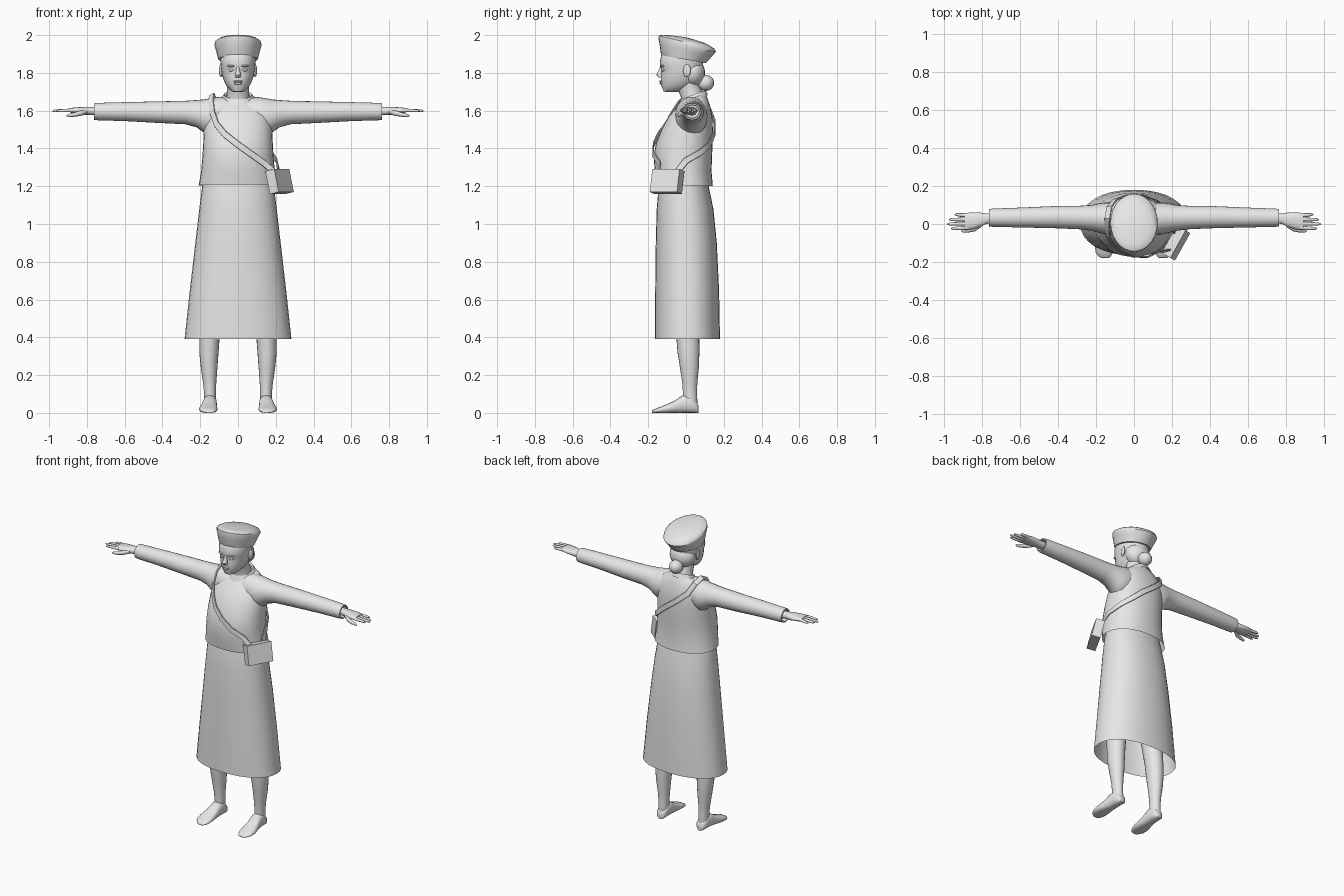
import bpy, bmesh, math
from mathutils import Vector, Matrix

grey = bpy.data.materials.new("plain_grey")
grey.diffuse_color = (0.8, 0.8, 0.8, 1)


def finish(name, bm, angle=40):
    bmesh.ops.recalc_face_normals(bm, faces=bm.faces)
    me = bpy.data.meshes.new(name)
    bm.to_mesh(me)
    bm.free()
    ob = bpy.data.objects.new(name, me)
    bpy.context.collection.objects.link(ob)
    me.materials.append(grey)
    bpy.ops.object.select_all(action='DESELECT')
    ob.select_set(True)
    bpy.context.view_layer.objects.active = ob
    bpy.ops.object.shade_smooth_by_angle(angle=math.radians(angle))
    return ob


def loft(name, rings, n=24, caps=(True, True), p=2.0, angle=40):
    """Skin through rings given as (centre, half axis u, half axis v)."""
    bm = bmesh.new()
    loops = []
    for c, u, v in rings:
        loop = []
        for i in range(n):
            a = 2 * math.pi * i / n
            ca, sa = math.cos(a), math.sin(a)
            ca = math.copysign(abs(ca) ** (2 / p), ca)
            sa = math.copysign(abs(sa) ** (2 / p), sa)
            loop.append(bm.verts.new(Vector(c) + ca * Vector(u) + sa * Vector(v)))
        loops.append(loop)
    for a, b in zip(loops, loops[1:]):
        for i in range(n):
            bm.faces.new((a[i], a[(i + 1) % n], b[(i + 1) % n], b[i]))
    if caps[0]:
        bm.faces.new(loops[0])
    if caps[1]:
        bm.faces.new(loops[-1])
    return finish(name, bm, angle)


def upright(rows):
    """Rows (z, front y, back y, half width, rise toward the back)."""
    return [((0, (f + b) / 2, z), (w, 0, 0), (0, (b - f) / 2, t)) for z, f, b, w, t in rows]


def ball(name, c, r, seg=16, rings=10, rot=0):
    bm = bmesh.new()
    bmesh.ops.create_uvsphere(bm, u_segments=seg, v_segments=rings, radius=1)
    bm.transform(Matrix.Translation(c) @ Matrix.Rotation(rot, 4, 'Z') @ Matrix.Diagonal((*r, 1)))
    return finish(name, bm, 60)


# Skirt, open at the hem
loft("skirt", upright([
    (0.39, -0.165, 0.18, 0.283, 0), (0.65, -0.163, 0.175, 0.255, 0),
    (0.90, -0.16, 0.163, 0.226, 0), (1.08, -0.155, 0.145, 0.205, 0),
    (1.20, -0.145, 0.12, 0.19, 0), (1.25, -0.135, 0.11, 0.18, 0)]), 32, (False, True), 2.2)

# Jacket body, open at the hem
torso = [(1.205, -0.155, 0.142, 0.208, -0.005), (1.28, -0.165, 0.135, 0.195, 0),
         (1.36, -0.172, 0.138, 0.188, 0), (1.43, -0.158, 0.141, 0.184, 0),
         (1.50, -0.13, 0.142, 0.181, 0), (1.57, -0.092, 0.14, 0.172, 0),
         (1.62, -0.05, 0.128, 0.155, 0.005), (1.655, -0.03, 0.112, 0.12, 0.015),
         (1.672, -0.012, 0.098, 0.078, 0.022)]
loft("jacket_body", upright(torso), 32, (False, True), 2.2)

# Collar and neck
loft("collar", [((0, 0.036, 1.652), (0.098, 0, 0), (0, 0.08, 0.03)),
                ((0, 0.038, 1.685), (0.074, 0, 0), (0, 0.066, 0.024)),
                ((0, 0.038, 1.672), (0.064, 0, 0), (0, 0.058, 0.024))], 24, (False, False))
loft("neck", [((0, 0.04, 1.63), (0.072, 0, 0), (0, 0.064, 0.02)),
              ((0, 0.032, 1.68), (0.06, 0, 0), (0, 0.055, 0.02)),
              ((0, 0.015, 1.72), (0.058, 0, 0), (0, 0.055, 0.015)),
              ((0, 0.005, 1.77), (0.06, 0, 0), (0, 0.06, 0))])

# Head
loft("head", upright([
    (1.698, -0.10, -0.04, 0.022, 0), (1.708, -0.118, -0.005, 0.04, 0.006),
    (1.73, -0.13, 0.045, 0.06, 0), (1.76, -0.133, 0.07, 0.075, 0),
    (1.79, -0.132, 0.082, 0.084, 0), (1.815, -0.13, 0.087, 0.088, 0),
    (1.835, -0.138, 0.09, 0.091, 0), (1.86, -0.138, 0.092, 0.093, 0),
    (1.90, -0.13, 0.09, 0.092, 0), (1.94, -0.10, 0.07, 0.07, 0)]), 28, p=2.15)
loft("nose", [((0, -0.128, 1.835), (0.009, 0, 0), (0, 0.008, 0)),
              ((0, -0.133, 1.81), (0.010, 0, 0), (0, 0.013, 0)),
              ((0, -0.138, 1.79), (0.016, 0, 0), (0, 0.020, 0)),
              ((0, -0.134, 1.776), (0.014, 0, 0), (0, 0.012, 0))], 12)
ball("upper_lip", (0, -0.131, 1.755), (0.025, 0.011, 0.006))
ball("lower_lip", (0, -0.13, 1.744), (0.021, 0.011, 0.007))
ball("hair_bun", (0, 0.104, 1.747), (0.043, 0.045, 0.043))
ball("back_hair", (0, 0.035, 1.80), (0.086, 0.066, 0.075), 20, 12)

# Beret tilted down toward the back
loft("hat", upright([
    (1.872, -0.128, 0.105, 0.104, -0.02), (1.885, -0.134, 0.115, 0.108, -0.022),
    (1.92, -0.14, 0.14, 0.117, -0.03), (1.945, -0.146, 0.158, 0.125, -0.034),
    (1.962, -0.144, 0.15, 0.122, -0.034), (1.978, -0.13, 0.11, 0.10, -0.024),
    (1.988, -0.11, 0.05, 0.068, -0.013), (1.994, -0.09, 0.0, 0.035, -0.006)]), 28, angle=50)

for s, side in ((-1, "right"), (1, "left")):
    # Eyes and ears
    ball(side + "_eye", (s * 0.036, -0.121, 1.815), (0.015, 0.008, 0.007), rot=s * 0.3)
    ball(side + "_brow", (s * 0.037, -0.127, 1.837), (0.023, 0.009, 0.006), rot=s * 0.3)
    ball(side + "_ear", (s * 0.091, 0.005, 1.812), (0.009, 0.021, 0.034), rot=-s * 0.25)

    # Sleeve with a cuff turned inward: x, z, height, y, depth
    sleeve = [(0.04, 1.585, 0.082, 0.03, 0.075), (0.11, 1.578, 0.094, 0.028, 0.085),
              (0.155, 1.566, 0.098, 0.03, 0.083), (0.185, 1.573, 0.086, 0.031, 0.077),
              (0.22, 1.584, 0.072, 0.032, 0.068), (0.28, 1.590, 0.062, 0.034, 0.062),
              (0.42, 1.592, 0.057, 0.036, 0.058), (0.60, 1.595, 0.050, 0.034, 0.052),
              (0.74, 1.595, 0.046, 0.033, 0.048), (0.762, 1.595, 0.044, 0.033, 0.046),
              (0.762, 1.595, 0.036, 0.033, 0.038), (0.73, 1.595, 0.034, 0.033, 0.036)]
    loft(side + "_sleeve", [((s * x, y, z), (0, d, 0), (0, 0, h))
                            for x, z, h, y, d in sleeve], 24, (True, True))

    # Palm, fingers and thumb
    palm = [(0.72, 1.597, 0.022, 0.030, 0.026), (0.775, 1.598, 0.022, 0.028, 0.027),
            (0.81, 1.599, 0.021, 0.022, 0.038), (0.85, 1.601, 0.017, 0.017, 0.045),
            (0.89, 1.602, 0.012, 0.013, 0.043)]
    loft(side + "_palm", [((s * x, y, z), (0, d, 0), (0, 0, h))
                          for x, z, h, y, d in palm], 16, p=2.3)
    for name, y, tip, end in (("index", -0.02, -0.024, 0.962), ("middle", 0.002, 0.0, 0.982),
                              ("ring", 0.024, 0.023, 0.972), ("little", 0.045, 0.05, 0.943)):
        loft(f"{side}_{name}_finger",
             [((s * x, y + (tip - y) * k, 1.602 - 0.003 * k), (0, r, 0), (0, 0, r * 0.9))
              for x, k, r in ((0.87, 0, 0.011), (0.91, 0.4, 0.010),
                              (end - 0.012, 0.9, 0.008), (end, 1, 0.003))], 8, angle=60)
    loft(side + "_thumb", [((s * x, y, z), (0, r, 0), (0, 0, r)) for x, y, z, r in
                           ((0.80, 0.0, 1.595, 0.014), (0.835, -0.024, 1.586, 0.014),
                            (0.87, -0.034, 1.578, 0.011), (0.90, -0.037, 1.574, 0.008),
                            (0.908, -0.037, 1.573, 0.003))], 8, angle=60)

    # Leg: z, x, y, half width, half depth
    leg = [(0.85, 0.105, -0.01, 0.08, 0.085), (0.55, 0.142, 0.0, 0.063, 0.07),
           (0.40, 0.151, 0.01, 0.054, 0.061), (0.32, 0.154, 0.013, 0.051, 0.058),
           (0.24, 0.153, 0.018, 0.044, 0.050), (0.16, 0.15, 0.02, 0.035, 0.040),
           (0.10, 0.148, 0.021, 0.031, 0.037), (0.05, 0.148, 0.023, 0.032, 0.038),
           (0.02, 0.148, 0.023, 0.028, 0.034)]
    loft(side + "_leg", [((s * x, y, z), (w, 0, 0), (0, d, 0)) for z, x, y, w, d in leg], 20)

    # Foot: y, x, half width, height
    foot = [(0.067, 0.147, 0.018, 0.035), (0.055, 0.147, 0.031, 0.06),
            (0.02, 0.148, 0.036, 0.095), (-0.02, 0.149, 0.037, 0.092),
            (-0.06, 0.153, 0.042, 0.064), (-0.11, 0.157, 0.049, 0.042),
            (-0.15, 0.157, 0.045, 0.027), (-0.172, 0.154, 0.031, 0.018),
            (-0.18, 0.152, 0.018, 0.01)]
    loft(side + "_foot", [((s * x, y, h / 2), (w, 0, 0), (0, 0, h / 2))
                          for y, x, w, h in foot], 16, p=2.5, angle=50)

# Shoulder bag
bm = bmesh.new()
bmesh.ops.create_cube(bm, size=1)
turn = Matrix.Rotation(math.radians(-29), 4, 'Z') @ Matrix.Rotation(math.radians(-13), 4, 'Y')
bm.transform(Matrix.Translation((0.22, -0.10, 1.225)) @ turn @ Matrix.Diagonal((0.055, 0.165, 0.125, 1)))
finish("shoulder_bag", bm, 30)


def on_jacket(x, z, face):
    """Point just outside the jacket, on the front (-1) or back (1)."""
    for a, b in zip(torso, torso[1:]):
        if a[0] <= z <= b[0]:
            k = (z - a[0]) / (b[0] - a[0])
            f, r, w = (a[i] + k * (b[i] - a[i]) for i in (1, 2, 3))
    q = (1 - min(1, abs(x) / (w + 0.01)) ** 2.2) ** (1 / 2.2)
    return Vector((x, (f + r) / 2 + face * ((r - f) / 2 + 0.012) * q, z))


# Strap from the bag, over the far shoulder and back again
path = [Vector((0.185, -0.14, 1.28))]
path += [on_jacket(x, z, -1) for x, z in ((0.14, 1.32), (0.07, 1.37), (0, 1.42), (-0.07, 1.475),
                                          (-0.115, 1.53))]
path += [Vector(c) for c in ((-0.135, -0.068, 1.59), (-0.142, -0.03, 1.648), (-0.14, 0.03, 1.684),
                             (-0.13, 0.09, 1.662))]
path += [on_jacket(x, z, 1) for x, z in ((-0.10, 1.60), (-0.03, 1.54), (0.05, 1.48), (0.12, 1.42),
                                         (0.17, 1.38))]
path += [Vector((0.205, 0.0, 1.335)), Vector((0.215, -0.04, 1.285))]
rings = []
for i, c in enumerate(path):
    t = (path[min(i + 1, len(path) - 1)] - path[max(i - 1, 0)]).normalized()
    out = c - Vector((0, 0.01, c.z if c.z < 1.57 else 1.57))
    out.x *= 0.5
    across = t.cross(out).normalized()
    rings.append((c, across * 0.017, across.cross(t).normalized() * 0.004))
loft("bag_strap", rings, 8, p=6, angle=35)
